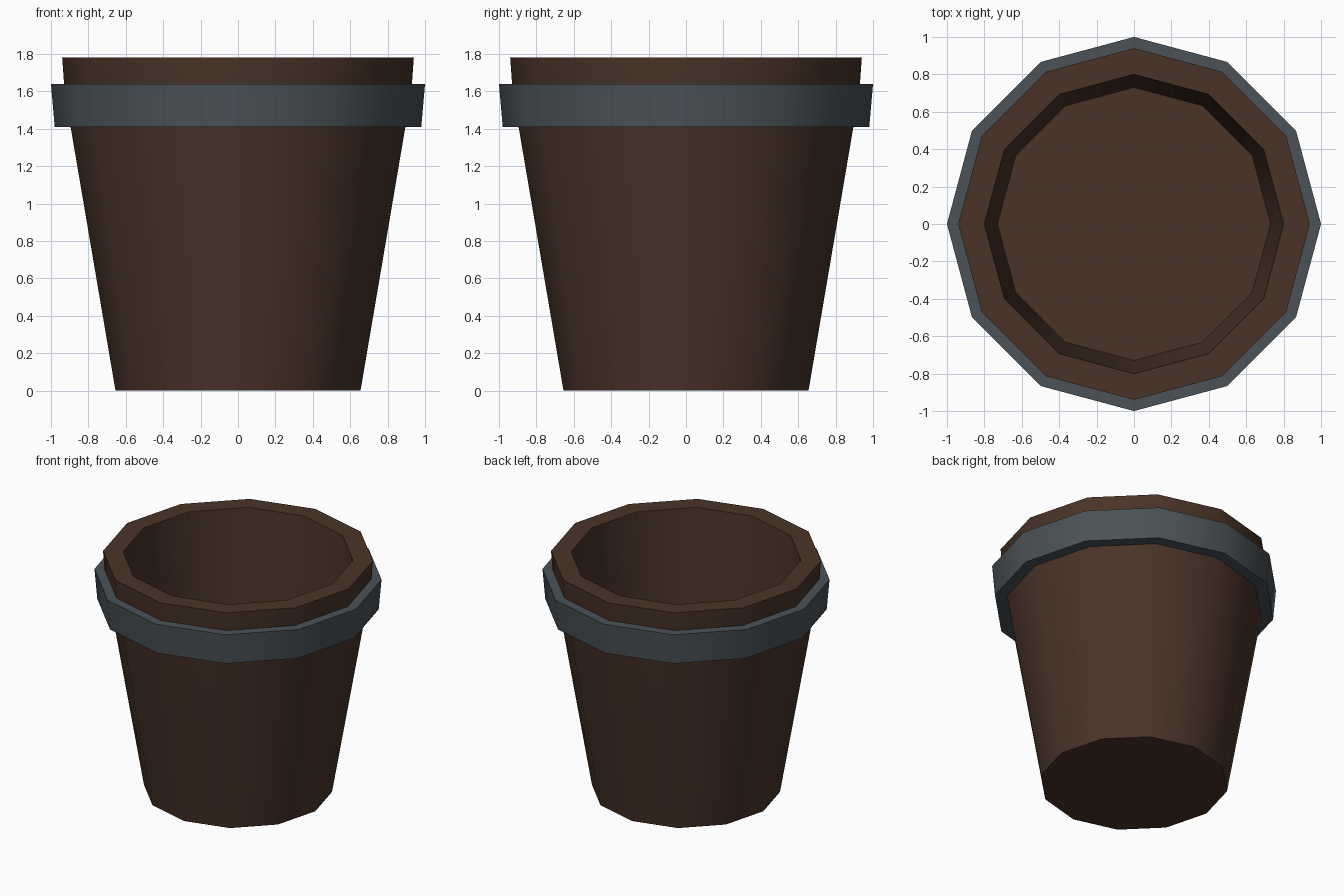
import bpy, bmesh, math

if "Cube" in bpy.data.objects:
    bpy.data.objects.remove(bpy.data.objects["Cube"])

SIDES = 12


def material(name, rgb):
    m = bpy.data.materials.new(name)
    m.diffuse_color = (*rgb, 1)
    m.use_nodes = True
    m.node_tree.nodes["Principled BSDF"].inputs["Base Color"].default_value = m.diffuse_color
    return m


def lathe(name, profile, mat, closed=False):
    """Spin (radius, z) points round z; an open profile is capped at both ends."""
    bm = bmesh.new()
    rings = [[bm.verts.new((r * math.cos(2 * math.pi * i / SIDES),
                            r * math.sin(2 * math.pi * i / SIDES), z))
              for i in range(SIDES)] for r, z in profile]
    pairs = list(zip(rings, rings[1:]))
    if closed:
        pairs.append((rings[-1], rings[0]))
    else:
        bm.faces.new(rings[0][::-1])
        bm.faces.new(rings[-1])
    for a, b in pairs:
        for i in range(SIDES):
            j = (i + 1) % SIDES
            bm.faces.new((a[i], a[j], b[j], b[i]))
    bmesh.ops.recalc_face_normals(bm, faces=bm.faces)
    mesh = bpy.data.meshes.new(name)
    bm.to_mesh(mesh)
    bm.free()
    mesh.materials.append(mat)
    obj = bpy.data.objects.new(name, mesh)
    bpy.context.collection.objects.link(obj)
    bpy.ops.object.select_all(action='DESELECT')
    obj.select_set(True)
    bpy.context.view_layer.objects.active = obj
    bpy.ops.object.shade_smooth_by_angle(angle=math.radians(40))
    return obj


brown = material("dark brown wood", (0.068, 0.034, 0.021))
grey = material("slate grey metal", (0.070, 0.085, 0.095))

# Bucket: tapered outside, thick rim, inner wall and raised floor
lathe("bucket_body", [(0.655, 0), (0.895, 1.41), (0.93, 1.64), (0.94, 1.78),
                      (0.80, 1.78), (0.73, 0.78)], brown)

# Band round the upper part, its inner face buried slightly in the wall
lathe("metal_band", [(0.88, 1.41), (0.98, 1.41), (1.0, 1.64), (0.915, 1.64)],
      grey, closed=True)
